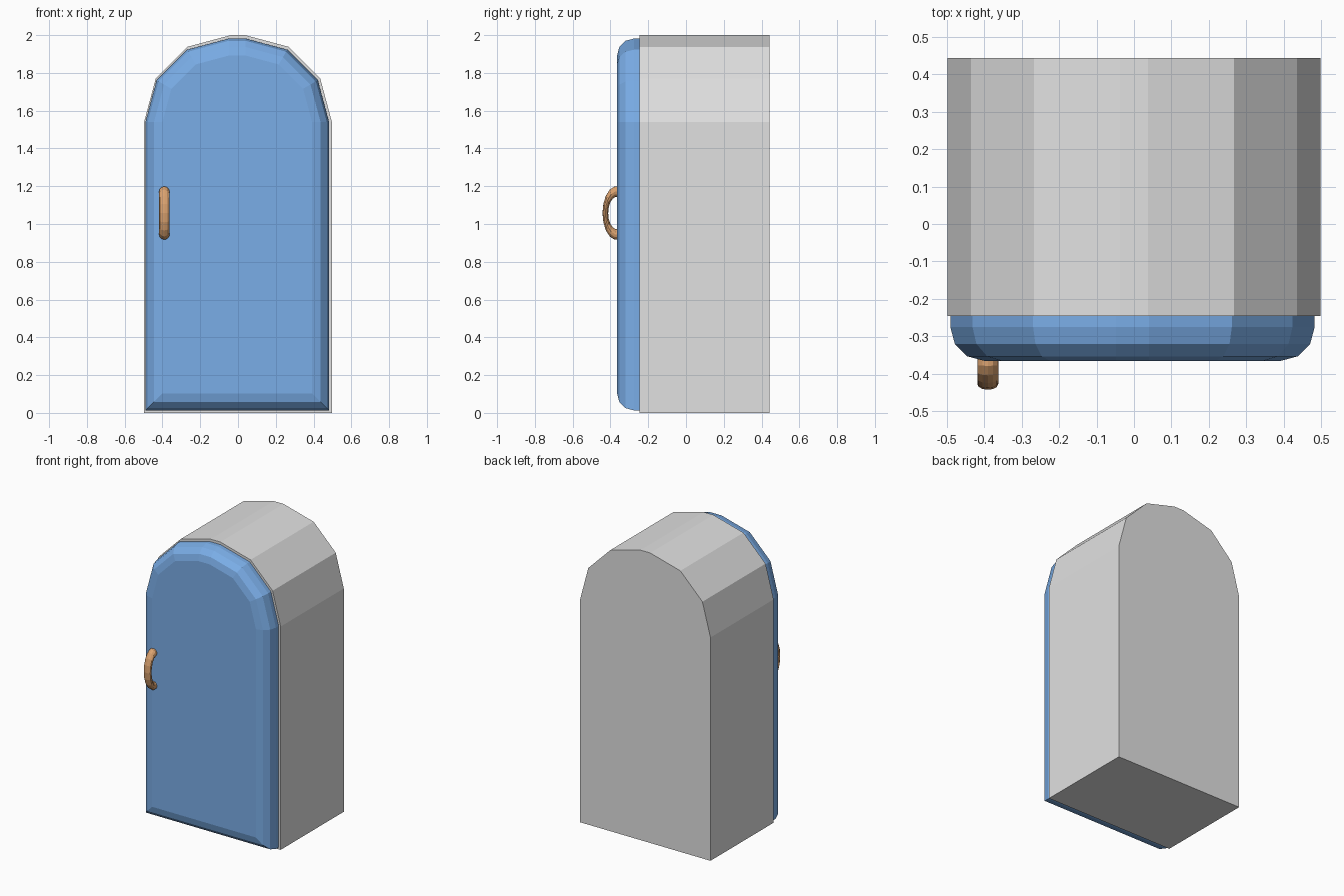
import bpy, bmesh, math

if "Cube" in bpy.data.objects:
    bpy.data.objects.remove(bpy.data.objects["Cube"])


def material(name, rgb):
    m = bpy.data.materials.new(name)
    m.diffuse_color = (*rgb, 1)
    m.use_nodes = True
    m.node_tree.nodes["Principled BSDF"].inputs["Base Color"].default_value = m.diffuse_color
    return m


def finish(bm, name, mat):
    bmesh.ops.recalc_face_normals(bm, faces=bm.faces)
    me = bpy.data.meshes.new(name)
    bm.to_mesh(me)
    bm.free()
    me.materials.append(mat)
    ob = bpy.data.objects.new(name, me)
    bpy.context.collection.objects.link(ob)
    return ob


def arch(cx, half, r, bottom, spring):
    """Arched outline: two square feet and two quarter arcs of three segments."""
    c = half - r
    right = [(c + r * math.cos(math.radians(a)), spring + r * math.sin(math.radians(a)))
             for a in (0, 30, 60, 90)]
    left = [(-x, z) for x, z in reversed(right)]
    return [(cx + x, z) for x, z in
            [(-half, bottom), (half, bottom)] + right + left]


def loft(name, sections, mat):
    """Join arched outlines placed at successive y values and cap both ends."""
    bm = bmesh.new()
    rings = [[bm.verts.new((x, y, z)) for x, z in pts] for y, pts in sections]
    n = len(rings[0])
    for a, b in zip(rings, rings[1:]):
        for i in range(n):
            j = (i + 1) % n
            bm.faces.new((a[i], a[j], b[j], b[i]))
    bm.faces.new(rings[0])
    bm.faces.new(rings[-1])
    return finish(bm, name, mat)


grey = material("light grey", (0.75, 0.75, 0.75))
blue = material("blue", (0.2, 0.43, 0.82))
copper = material("copper brown", (0.70, 0.36, 0.16))

# Cabinet body
outline = arch(0, 0.497, 0.46, 0, 1.54)
loft("cabinet_body", [(0.443, outline), (-0.245, outline)], grey)

# Door with rounded front rim
R = 0.09
sections = [(-0.245, arch(-0.004, 0.486, 0.442, 0.013, 1.54))]
for a in (0, 30, 60, 90):
    t = math.radians(a)
    d = R * (1 - math.cos(t))
    sections.append((-0.275 - R * math.sin(t),
                     arch(-0.004, 0.486 - d, 0.442 - d, 0.013 + d, 1.54)))
loft("door", sections, blue)

# Handle: flattened half ring set into the door
bm = bmesh.new()
MAJ, MIN = 10, 12
rings = []
for i in range(MAJ + 1):
    t = math.radians(-100 + 200 * i / MAJ)
    ring = []
    for k in range(MIN):
        p = 2 * math.pi * k / MIN
        rad = 0.115 + 0.028 * math.cos(p)
        ring.append(bm.verts.new((-0.39 + 0.028 * math.sin(p),
                                  -0.365 - 0.54 * rad * math.cos(t),
                                  1.058 + rad * math.sin(t))))
    rings.append(ring)
for a, b in zip(rings, rings[1:]):
    for k in range(MIN):
        j = (k + 1) % MIN
        bm.faces.new((a[k], a[j], b[j], b[k]))
bm.faces.new(rings[0])
bm.faces.new(rings[-1])
finish(bm, "door_handle", copper)
